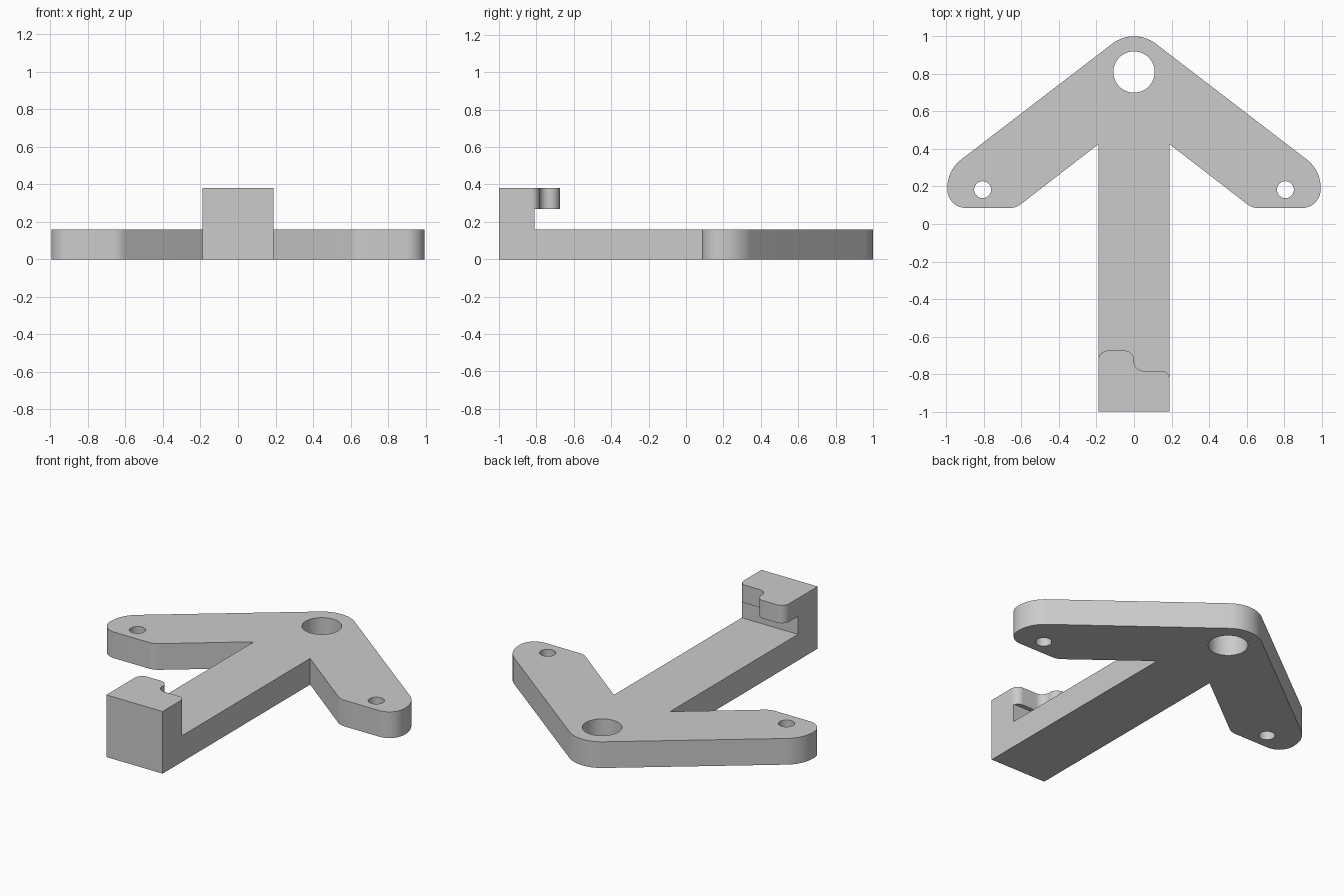
import bpy
import bmesh
from math import tan
from mathutils import Vector

cube = bpy.data.objects.get("Cube")
if cube:
    bpy.data.objects.remove(cube, do_unlink=True)

grey = bpy.data.materials.new("plain grey")
grey.use_nodes = True
COLOUR = (0.6, 0.6, 0.6, 1)
grey.diffuse_color = COLOUR
grey.node_tree.nodes["Principled BSDF"].inputs["Base Color"].default_value = COLOUR


def rounded(corners, steps=14):
    """Outline through (x, y, radius) corners, each rounded by an arc."""
    outline = []
    for i, (x, y, radius) in enumerate(corners):
        here = Vector((x, y))
        if radius == 0:
            outline.append(here)
            continue
        to_prev = (Vector(corners[i - 1][:2]) - here).normalized()
        to_next = (Vector(corners[(i + 1) % len(corners)][:2]) - here).normalized()
        half_angle = to_prev.angle(to_next) / 2
        reach = radius / tan(half_angle)
        bisector = (to_prev + to_next).normalized()
        centre = here + bisector * (reach ** 2 + radius ** 2) ** 0.5
        start = here + to_prev * reach - centre
        end = here + to_next * reach - centre
        for k in range(steps + 1):
            spoke = start.normalized().slerp(end.normalized(), k / steps)
            outline.append(centre + spoke.normalized() * radius)
    return outline


def extrude(name, outline, bottom, top):
    """Prism of the outline between two heights."""
    bm = bmesh.new()
    face = bm.faces.new([bm.verts.new((p.x, p.y, bottom)) for p in outline])
    raised = bmesh.ops.extrude_face_region(bm, geom=[face])["geom"]
    verts = [v for v in raised if isinstance(v, bmesh.types.BMVert)]
    bmesh.ops.translate(bm, verts=verts, vec=(0, 0, top - bottom))
    bmesh.ops.recalc_face_normals(bm, faces=bm.faces)
    mesh = bpy.data.meshes.new(name)
    bm.to_mesh(mesh)
    bm.free()
    mesh.materials.append(grey)
    obj = bpy.data.objects.new(name, mesh)
    bpy.context.collection.objects.link(obj)
    return obj


def combine(target, tool, operation):
    """Apply a boolean and discard the tool."""
    mod = target.modifiers.new(operation, "BOOLEAN")
    mod.operation = operation
    mod.solver = "EXACT"
    mod.object = tool
    bpy.context.view_layer.objects.active = target
    bpy.ops.object.modifier_apply(modifier=mod.name)
    bpy.data.objects.remove(tool, do_unlink=True)


THICK, STEP, HEIGHT = 0.16, 0.27, 0.38
W, FRONT, BLOCK_BACK = 0.19, -1.0, -0.81

# Arrow-shaped plate: one half of the outline, mirrored about x = 0
half = [(0.995, 0.287, 0.19), (0.995, 0.085, 0.1), (0.63, 0.085, 0.1),
        (W, 0.425, 0), (W, FRONT, 0)]
plate_corners = [(0, 1.05, 0.19)] + half + [(-x, y, r) for x, y, r in reversed(half)]
bracket = extrude("arrow_bracket", rounded(plate_corners), 0, THICK)

# Upright block at the front end
block = extrude("front_block", rounded(
    [(-W, FRONT, 0), (W, FRONT, 0), (W, BLOCK_BACK, 0), (-W, BLOCK_BACK, 0)]), 0, STEP)
combine(bracket, block, "UNION")

# Stepped hook overhanging the plate
hook = extrude("hook", rounded(
    [(-W, FRONT, 0), (W, FRONT, 0), (W, -0.783, 0.045), (0, -0.783, 0.05),
     (0, -0.675, 0.05), (-W, -0.675, 0.05)]), STEP, HEIGHT)
combine(bracket, hook, "UNION")

# Pivot hole and two small screw holes
for x, y, radius in [(0, 0.81, 0.11), (-0.807, 0.183, 0.045), (0.807, 0.183, 0.045)]:
    bpy.ops.mesh.primitive_cylinder_add(vertices=64, radius=radius, depth=1, location=(x, y, 0))
    cutter = bpy.context.object
    cutter.name = "hole_cutter"
    cutter.data.materials.append(grey)
    combine(bracket, cutter, "DIFFERENCE")

# Smooth the rounded sides, keep the edges sharp
bpy.ops.object.select_all(action="DESELECT")
bracket.select_set(True)
bpy.context.view_layer.objects.active = bracket
bpy.ops.object.shade_smooth_by_angle()
